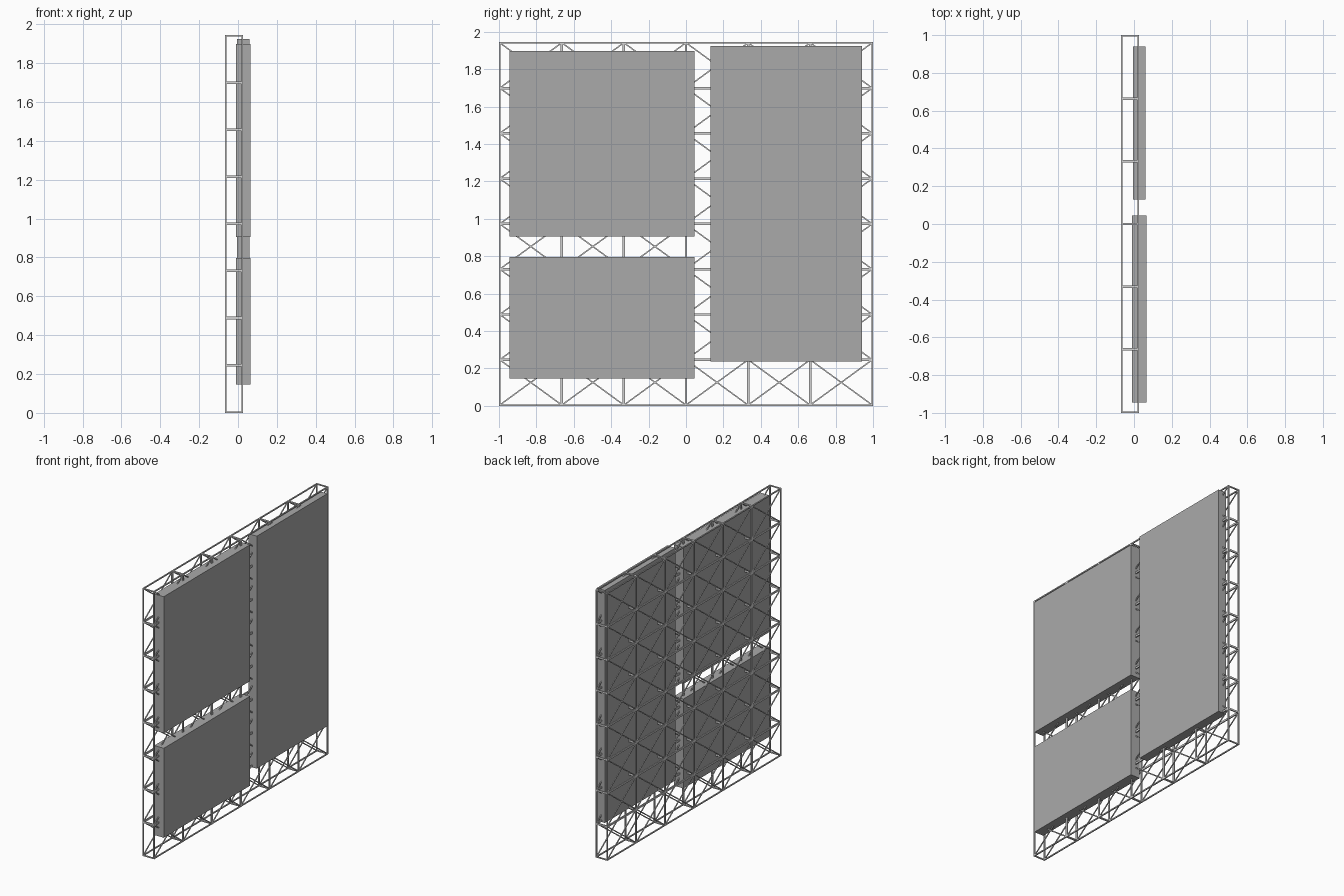
import bpy, bmesh
from mathutils import Vector, Matrix

if "Cube" in bpy.data.objects:
    bpy.data.objects.remove(bpy.data.objects["Cube"])


def material(name, value):
    m = bpy.data.materials.new(name)
    m.diffuse_color = (value, value, value, 1)
    m.use_nodes = True
    m.node_tree.nodes["Principled BSDF"].inputs["Base Color"].default_value = m.diffuse_color
    return m


panel_grey = material("panel grey", 0.4)
bar_grey = material("light bar grey", 0.65)

BACK, FRONT = -0.064, 0.022          # frame layers
COLS, ROWS, HEIGHT = 6, 8, 1.945
THIN, THICK = 0.008, 0.013           # outer rails and doubled inner rails


def finish(bm, name, mat):
    mesh = bpy.data.meshes.new(name)
    bm.to_mesh(mesh)
    bm.free()
    mesh.materials.append(mat)
    bpy.context.collection.objects.link(bpy.data.objects.new(name, mesh))


def bar(bm, a, b, depth, width):
    """Rectangular bar from a to b; depth is measured along x where possible."""
    a, b = Vector(a), Vector(b)
    d = (b - a).normalized()
    u = Vector((1, 0, 0)) if abs(d.x) < 0.9 else Vector((0, 1, 0))
    v = d.cross(u).normalized()
    rot = Matrix((u, v, d)).transposed().to_4x4()
    mat = (Matrix.Translation((a + b) / 2) @ rot
           @ Matrix.Diagonal((depth, width, (b - a).length, 1)))
    bmesh.ops.create_cube(bm, size=1, matrix=mat)


def box(name, x, y, z):
    bm = bmesh.new()
    lo, hi = Vector((x[0], y[0], z[0])), Vector((x[1], y[1], z[1]))
    bmesh.ops.create_cube(bm, size=1, matrix=Matrix.Translation((lo + hi) / 2)
                          @ Matrix.Diagonal((*(hi - lo), 1)))
    finish(bm, name, panel_grey)


# Grid lines, inset so the outer rails end on the overall size
e = THIN / 2
ys = [-1 + e + i * (2 - THIN) / COLS for i in range(COLS + 1)]
zs = [e + k * (HEIGHT - THIN) / ROWS for k in range(ROWS + 1)]


def rail_width(i, n):
    return THIN if i in (0, n) else THICK


# Uprights, rails and crossed braces of both layers
for layer, x in (("back", BACK), ("front", FRONT)):
    bm = bmesh.new()
    for i, y in enumerate(ys):
        bar(bm, (x, y, 0), (x, y, HEIGHT), THIN, rail_width(i, COLS))
    for k, z in enumerate(zs):
        bar(bm, (x, -1, z), (x, 1, z), THIN, rail_width(k, ROWS))
    finish(bm, layer + "_frame", bar_grey)

    bm = bmesh.new()
    for i in range(COLS):
        for k in range(ROWS):
            bar(bm, (x, ys[i], zs[k]), (x, ys[i + 1], zs[k + 1]), 0.006, 0.007)
            bar(bm, (x, ys[i + 1], zs[k]), (x, ys[i], zs[k + 1]), 0.006, 0.007)
    finish(bm, layer + "_braces", bar_grey)

# Short spacers joining the layers at every node
bm = bmesh.new()
for i, y in enumerate(ys):
    for k, z in enumerate(zs):
        bar(bm, (BACK, y, z), (FRONT, y, z),
            rail_width(i, COLS), rail_width(k, ROWS))
finish(bm, "spacers", bar_grey)

# Solid panels mounted on the frame
box("lower_panel", (-0.011, 0.065), (-0.945, 0.045), (0.146, 0.796))
box("upper_panel", (-0.011, 0.065), (-0.945, 0.045), (0.906, 1.897))
box("tall_panel", (-0.006, 0.060), (0.13, 0.94), (0.236, 1.925))
